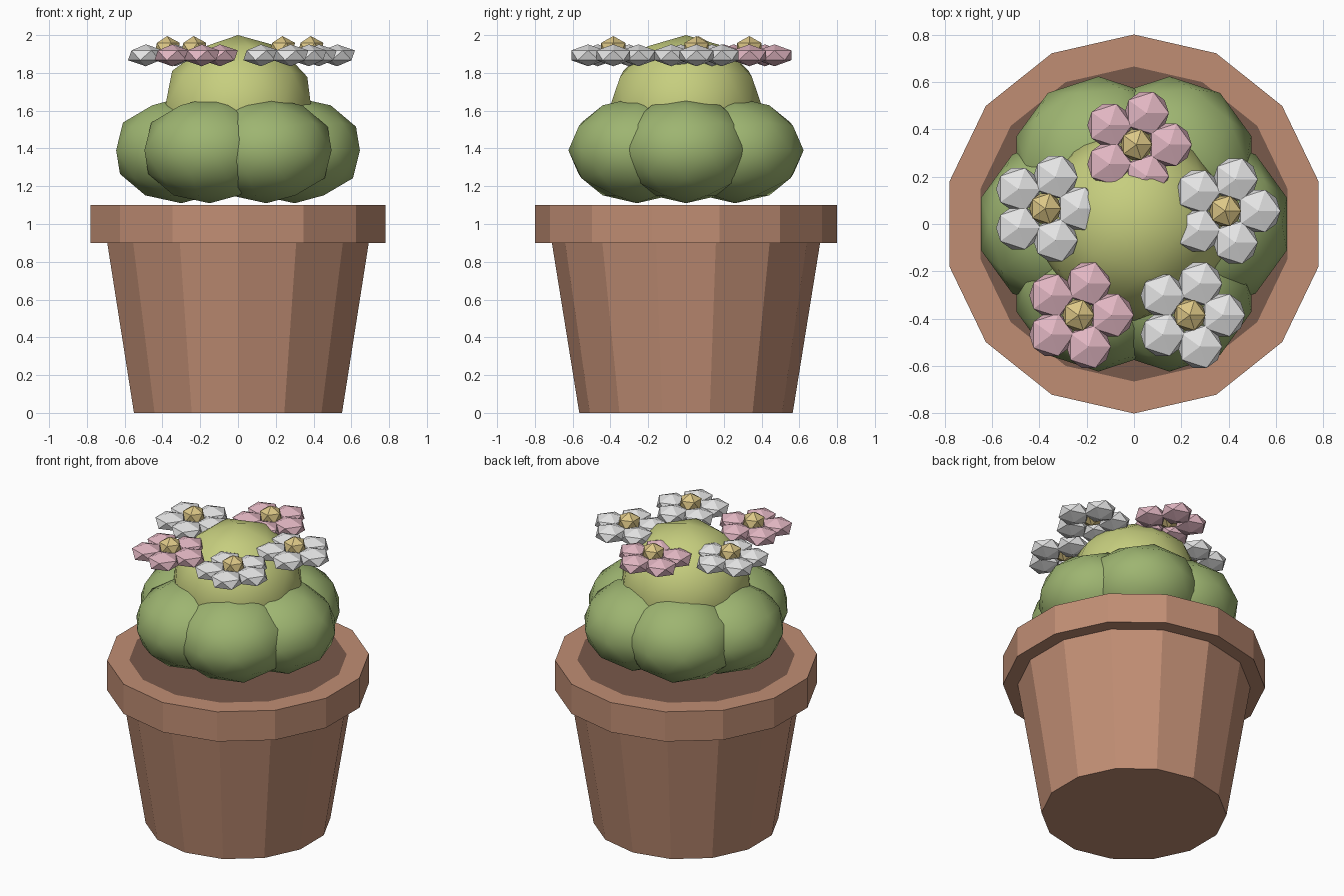
import bpy
import bmesh
from math import sin, cos, pi, radians

if "Cube" in bpy.data.objects:
    bpy.data.objects.remove(bpy.data.objects["Cube"], do_unlink=True)


def material(name, r, g, b):
    m = bpy.data.materials.new(name)
    m.use_nodes = True
    m.diffuse_color = (r, g, b, 1)
    m.node_tree.nodes["Principled BSDF"].inputs["Base Color"].default_value = (r, g, b, 1)
    return m


terracotta = material("terracotta", 0.53, 0.27, 0.175)
earth = material("dark earth", 0.19, 0.10, 0.07)
green = material("cactus green", 0.34, 0.46, 0.165)
lime = material("young green", 0.565, 0.617, 0.21)
white = material("petal white", 0.78, 0.78, 0.78)
pink = material("petal pink", 0.76, 0.47, 0.54)
gold = material("flower gold", 0.72, 0.57, 0.24)


def finish(name, bm, mat, smooth=False):
    bmesh.ops.recalc_face_normals(bm, faces=bm.faces)
    for f in bm.faces:
        f.smooth = smooth
    mesh = bpy.data.meshes.new(name)
    bm.to_mesh(mesh)
    bm.free()
    mesh.materials.append(mat)
    obj = bpy.data.objects.new(name, mesh)
    bpy.context.collection.objects.link(obj)
    return obj


def ball(name, loc, radius, height, detail, mat, smooth=False):
    """Faceted ball squashed to the given half height."""
    bm = bmesh.new()
    bmesh.ops.create_icosphere(bm, subdivisions=detail, radius=1)
    bmesh.ops.scale(bm, vec=(radius, radius, height), verts=bm.verts)
    obj = finish(name, bm, mat, smooth)
    obj.location = loc
    return obj


# Pot: stacked rings, the innermost one closed by the earth
SIDES = 14
bm = bmesh.new()
rings = []
for r, z in [(0.565, 0), (0.71, 0.9), (0.8, 0.9), (0.8, 1.1), (0.665, 1.1)]:
    rings.append([bm.verts.new((r * sin(2 * pi * i / SIDES), r * cos(2 * pi * i / SIDES), z))
                  for i in range(SIDES)])
for low, high in zip(rings, rings[1:]):
    for i in range(SIDES):
        j = (i + 1) % SIDES
        bm.faces.new((low[i], low[j], high[j], high[i]))
bm.faces.new(rings[0])
soil = bm.faces.new(rings[-1])
soil.material_index = 1
pot = finish("pot", bm, terracotta)
pot.data.materials.append(earth)

# Cactus: six lobes around a paler crown
for i in range(6):
    a = radians(60 * i)
    ball(f"cactus_lobe_{i + 1}", (0.3 * cos(a), 0.3 * sin(a), 1.39), 0.363, 0.28, 2, green, True)
ball("cactus_crown", (0, 0, 1.6), 0.41, 0.4, 2, lime, True)

# Flowers: five petals around a gold heart
flowers = [(0.01, 0.335, pink), (0.385, 0.055, white), (0.235, -0.385, white),
           (-0.235, -0.385, pink), (-0.375, 0.065, white)]
for n, (x, y, colour) in enumerate(flowers, 1):
    for p in range(5):
        a = radians(72 * p)
        ball(f"flower_{n}_petal_{p + 1}", (x + 0.14 * cos(a), y + 0.14 * sin(a), 1.893),
             0.105, 0.058, 1, colour)
    ball(f"flower_{n}_heart", (x, y, 1.93), 0.075, 0.065, 1, gold)
